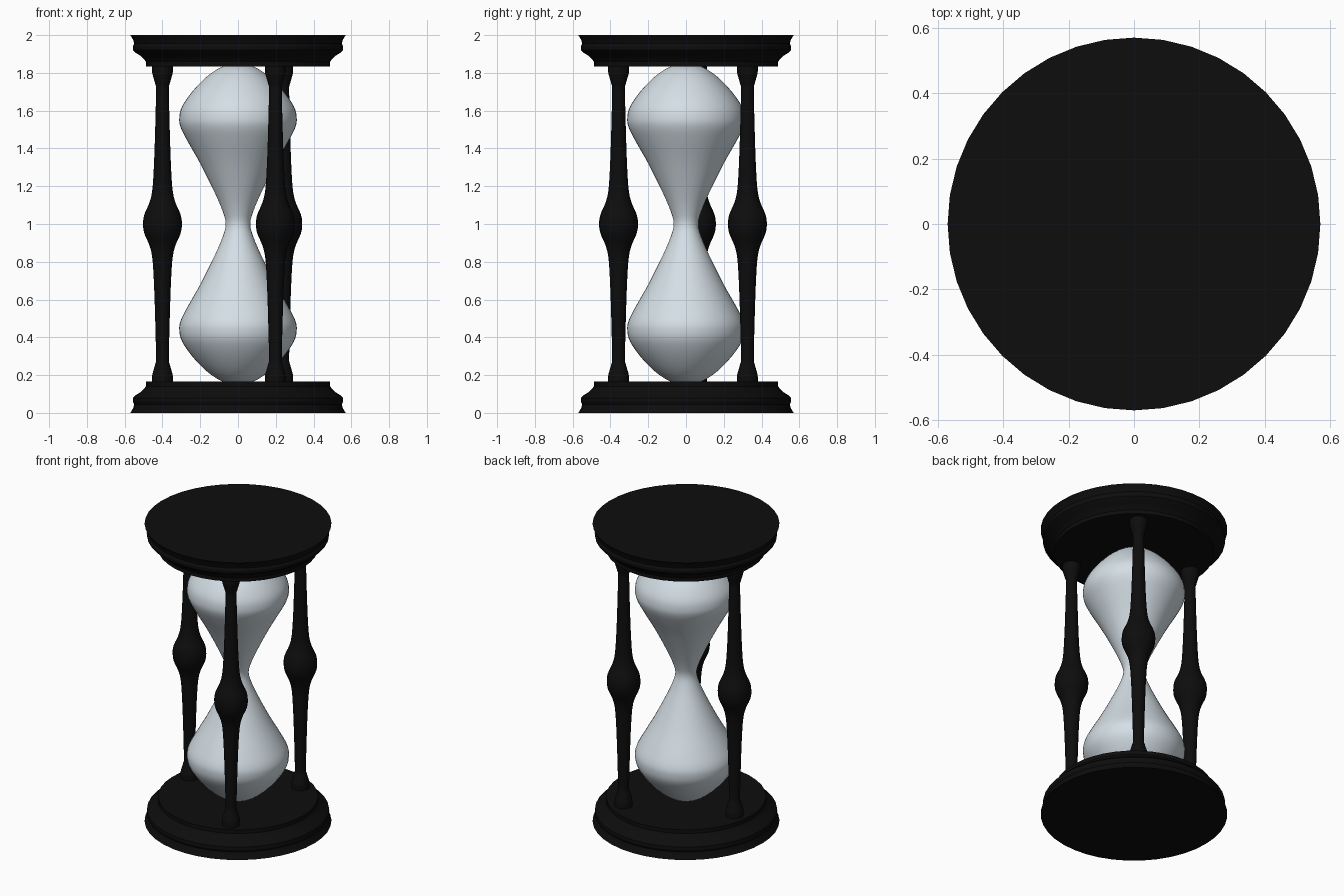
import bpy, bmesh, math
from mathutils import Vector

if "Cube" in bpy.data.objects:
    bpy.data.objects.remove(bpy.data.objects["Cube"])


def material(name, rgb):
    m = bpy.data.materials.new(name)
    m.diffuse_color = (*rgb, 1)
    m.use_nodes = True
    m.node_tree.nodes["Principled BSDF"].inputs["Base Color"].default_value = m.diffuse_color
    return m


black = material("black wood", (0.004, 0.004, 0.004))
pale = material("pale glass", (0.66, 0.735, 0.785))


def smooth_profile(pts, steps=4):
    """Catmull-Rom curve through (radius, z) points."""
    p = [Vector(q) for q in [pts[0]] + pts + [pts[-1]]]
    out = []
    for a, b, c, d in zip(p, p[1:], p[2:], p[3:]):
        for i in range(steps):
            t = i / steps
            v = 0.5 * (2 * b + (c - a) * t + (2 * a - 5 * b + 4 * c - d) * t * t
                       + (3 * b - a - 3 * c + d) * t ** 3)
            out.append((max(v.x, 0), v.y))
    return out + [pts[-1]]


def mirrored(pts):
    """Extend an upper-half profile (starting at z = 1) downwards."""
    return [(r, 2 - z) for r, z in reversed(pts[1:])] + pts


def lathe(name, profile, mat, sides, loc=(0, 0), angle=40):
    bm = bmesh.new()
    rings = []
    for r, z in profile:
        if r < 1e-4:
            rings.append([bm.verts.new((0, 0, z))] * sides)
        else:
            rings.append([bm.verts.new((r * math.cos(math.tau * i / sides),
                                        r * math.sin(math.tau * i / sides), z))
                          for i in range(sides)])
    for lo, hi in zip(rings, rings[1:]):
        for i in range(sides):
            j = (i + 1) % sides
            quad = list(dict.fromkeys((lo[i], lo[j], hi[j], hi[i])))
            if len(quad) > 2:
                bm.faces.new(quad)
    for ring in (rings[0], rings[-1]):
        if ring[0] is not ring[1]:
            bm.faces.new(ring)
    bmesh.ops.recalc_face_normals(bm, faces=bm.faces)
    me = bpy.data.meshes.new(name)
    bm.to_mesh(me)
    bm.free()
    me.materials.append(mat)
    ob = bpy.data.objects.new(name, me)
    ob.location = (*loc, 0)
    bpy.context.collection.objects.link(ob)
    bpy.ops.object.select_all(action='DESELECT')
    ob.select_set(True)
    bpy.context.view_layer.objects.active = ob
    bpy.ops.object.shade_smooth_by_angle(angle=math.radians(angle))
    return ob


# Moulded end plates
plate = [(0.57, 0), (0.555, 0.025), (0.55, 0.045), (0.557, 0.06), (0.555, 0.08),
         (0.54, 0.095), (0.515, 0.11), (0.5, 0.125), (0.488, 0.14), (0.488, 0.165)]
lathe("base_plate", plate, black, 40, angle=30)
lathe("top_plate", [(r, 2 - z) for r, z in plate], black, 40, angle=30)

# Turned columns
column = mirrored([(0.103, 1), (0.096, 1.05), (0.07, 1.11), (0.055, 1.17), (0.047, 1.27),
                   (0.040, 1.45), (0.034, 1.7), (0.038, 1.74), (0.052, 1.79),
                   (0.055, 1.81), (0.055, 1.85)])
column = smooth_profile(column, 3)
for name, loc in (("left_column", (-0.40, 0.055)),
                  ("front_column", (0.198, -0.357)),
                  ("back_column", (0.237, 0.325))):
    lathe(name, column, black, 24, loc)

# Double glass bulb
bulb = mirrored([(0.065, 1), (0.082, 1.07), (0.125, 1.17), (0.2, 1.32), (0.268, 1.44),
                 (0.303, 1.51), (0.311, 1.56), (0.297, 1.62), (0.243, 1.7),
                 (0.165, 1.78), (0.085, 1.832), (0, 1.85)])
lathe("glass_bulb", smooth_profile(bulb), pale, 48, angle=60)
